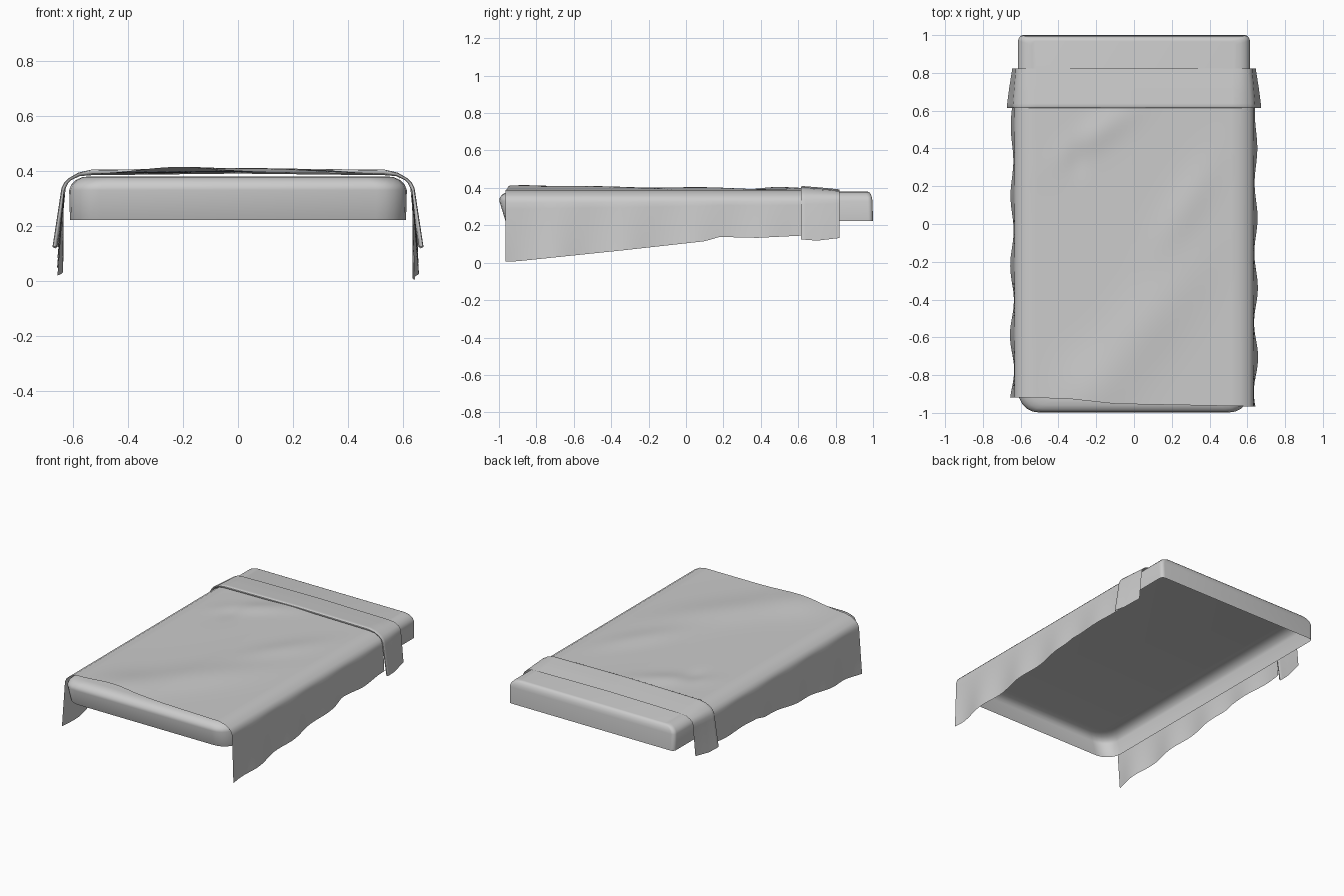
import bpy, bmesh, math

old = bpy.data.objects.get("Cube")
if old:
    bpy.data.objects.remove(old, do_unlink=True)

# One plain linen colour
linen = bpy.data.materials.new("light grey linen")
linen.use_nodes = True
GREY = (0.6, 0.6, 0.6, 1)
linen.diffuse_color = GREY
linen.node_tree.nodes["Principled BSDF"].inputs["Base Color"].default_value = GREY


def finish(name, bm, angle):
    mesh = bpy.data.meshes.new(name)
    bm.to_mesh(mesh)
    bm.free()
    mesh.materials.append(linen)
    ob = bpy.data.objects.new(name, mesh)
    bpy.context.collection.objects.link(ob)
    bpy.ops.object.select_all(action="DESELECT")
    ob.select_set(True)
    bpy.context.view_layer.objects.active = ob
    bpy.ops.object.shade_smooth_by_angle(angle=math.radians(angle))
    return ob


def bump(x, y, cx, cy, rx, ry, turn=0.0):
    """Soft hill of height 1, stretched and turned."""
    c, s = math.cos(turn), math.sin(turn)
    u, v = (x - cx) * c + (y - cy) * s, (y - cy) * c - (x - cx) * s
    return math.exp(-(u / rx) ** 2 - (v / ry) ** 2)


def lerp(table, v):
    """Piecewise linear lookup."""
    for (a, fa), (b, fb) in zip(table, table[1:]):
        if v <= b:
            return fa + (fb - fa) * max(0, v - a) / (b - a)
    return table[-1][1]


def sheet(name, rows, columns, point, angle=60):
    """Grid of quads through point(row 0..1, column -1..1)."""
    bm = bmesh.new()
    grid = [[bm.verts.new(point(r / rows, 2 * c / columns - 1)) for c in range(columns + 1)]
            for r in range(rows + 1)]
    for low, high in zip(grid, grid[1:]):
        for c in range(columns):
            bm.faces.new((low[c], low[c + 1], high[c + 1], high[c]))
    return finish(name, bm, angle)


# Mattress: open-bottomed shell of stacked rounded rectangles
def outline(half, front, back, z):
    pts = []
    for sx, y, sy, radius, start in ((1, back, 1, 0.025, 0), (-1, back, 1, 0.025, 90),
                                     (-1, front, -1, 0.11, 180), (1, front, -1, 0.11, 270)):
        for k in range(6):
            a = math.radians(start + 18 * k)
            pts.append((sx * (half - radius) + radius * math.cos(a),
                        y - sy * radius + radius * math.sin(a), z))
    return pts


bm = bmesh.new()
levels = [(0.61, -0.965, 1.0, 0.222), (0.613, -0.998, 0.997, 0.33), (0.605, -0.995, 0.994, 0.35),
          (0.588, -0.98, 0.988, 0.367), (0.565, -0.96, 0.98, 0.377), (0.54, -0.93, 0.97, 0.38)]
rings = [[bm.verts.new(p) for p in outline(*lv)] for lv in levels]
for low, high in zip(rings, rings[1:]):
    for i in range(len(low)):
        j = (i + 1) % len(low)
        bm.faces.new((low[i], low[j], high[j], high[i]))
bm.faces.new(rings[-1])
finish("mattress", bm, 50)


# Blanket: draped over the top, hanging lower towards the front
HEM = [(-0.97, 0.005), (-0.9, 0.008), (-0.35, 0.065), (0.1, 0.115), (0.18, 0.138),
       (0.38, 0.133), (0.62, 0.145)]
SHOULDER = [(0, 0), (0.7, 0.53), (0.74, 0.575), (0.78, 0.61), (0.81, 0.632), (1, 0.64)]
DROP = [(0, 0.395), (0.7, 0.389), (0.74, 0.38), (0.78, 0.36), (0.81, 0.338)]


def blanket_point(r, c):
    t, side = abs(c), 1 if c > 0 else -1
    x = side * lerp(SHOULDER, t)
    front = lerp([(-0.62, -0.918), (-0.35, -0.925), (-0.1, -0.952), (0.64, -0.966)], x)
    y = front + (0.625 - front) * r
    if t > 0.81:
        f = (t - 0.81) / 0.19
        hem = lerp(HEM, y) + (0.013 if side < 0 else 0) * (1 - r)
        z = 0.338 + (hem - 0.338) * f
        x += side * f * (0.006 + 0.012 * math.sin(y * 17 + side) * (1 - 0.5 * r))
        return x, y, z
    z = lerp(DROP, t)
    fade = max(0, 1 - (t / 0.76) ** 4)
    z += fade * (0.016 * bump(x, y, 0.05, -0.55, 0.55, 0.16, 0.9)
                 + 0.012 * bump(x, y, 0.28, 0.1, 0.3, 0.1, 1.0)
                 + 0.012 * bump(x, y, -0.2, 0.48, 0.25, 0.08, 0.6)
                 + 0.014 * bump(x, y, -0.25, -0.9, 0.2, 0.2)
                 - 0.008 * bump(x, y, -0.3, 0.36, 0.06, 0.1))
    return x, y, z


sheet("blanket", 60, 100, blanket_point)


# Turned-down cuff: rounded lip at the front, sloping to the back
LIP = [(0, 0.625, -0.016), (0.12, 0.615, -0.009), (0.25, 0.614, 0), (0.4, 0.622, 0.004),
       (0.7, 0.72, -0.004), (1, 0.822, -0.014)]


def cuff_point(r, c):
    t, side = abs(c), 1 if c > 0 else -1
    y = lerp([(a, b) for a, b, _ in LIP], r)
    out = lerp([(a, b) for a, _, b in LIP], r)
    x, z = lerp(SHOULDER, t), lerp(DROP, t) + 0.011
    f = max(0, (t - 0.81) / 0.19)
    z += (lerp([(0.61, 0.125), (0.7, 0.118), (0.82, 0.132)], y) - z) * f
    flare = lerp([(0.61, 0.027), (0.72, 0.02), (0.82, 0.012)], y)
    x += 0.004 * min(1, t / 0.7) + flare * f
    # The lip thickness acts upward on top and outward on the sides
    upright = min(1, max(0, (t - 0.7) / 0.11))
    return side * (x + out * upright * 0.8), y, z + out * (1 - upright)


sheet("turned_down_cuff", 20, 100, cuff_point, 75)
